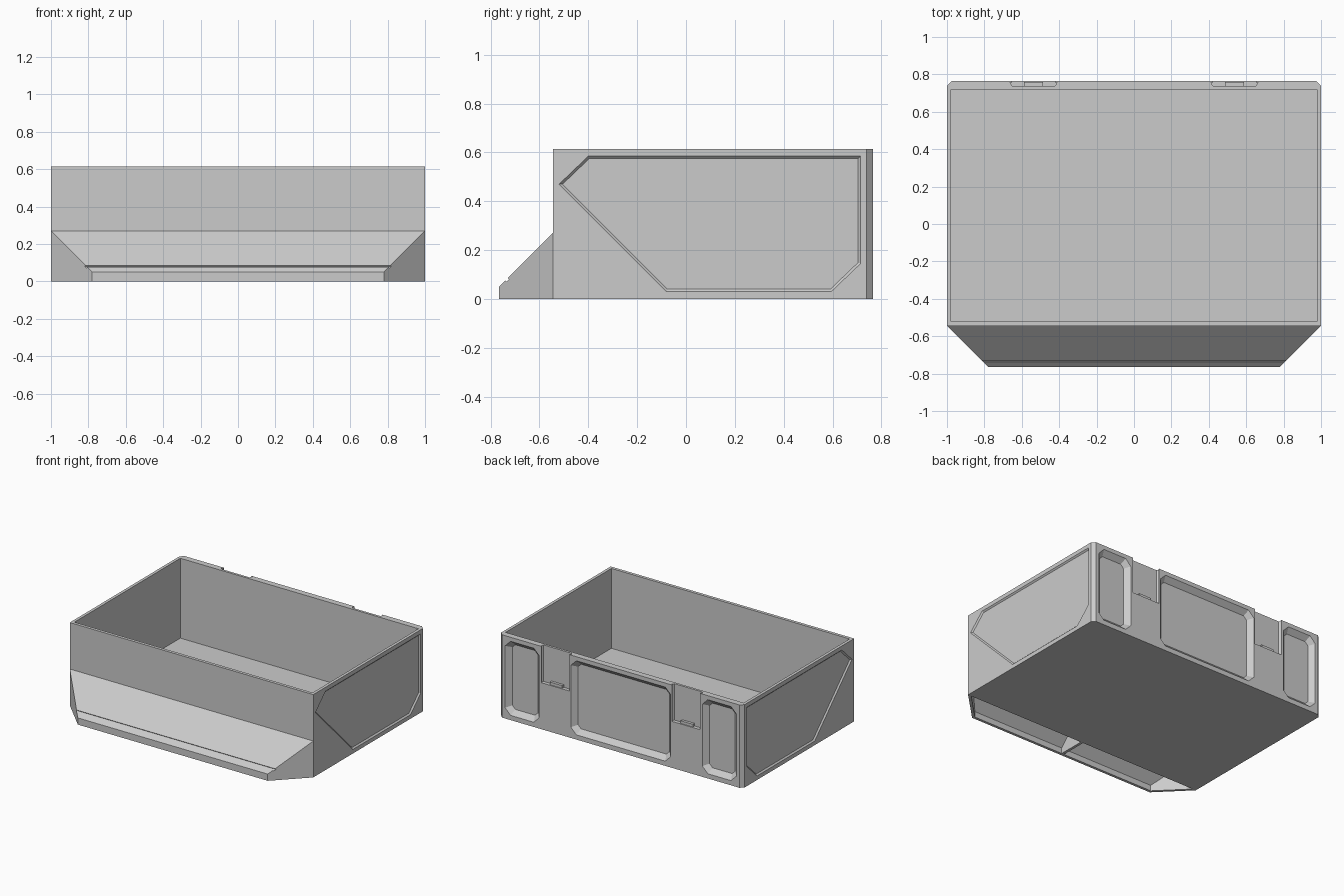
import bpy, bmesh
from mathutils import Vector

if "Cube" in bpy.data.objects:
    bpy.data.objects.remove(bpy.data.objects["Cube"])


def loft(name, rings):
    """Solid skinned through matching polygon rings, capped at both ends."""
    bm = bmesh.new()
    vs = [[bm.verts.new(p) for p in r] for r in rings]
    n = len(rings[0])
    for a, b in zip(vs, vs[1:]):
        for i in range(n):
            j = (i + 1) % n
            bm.faces.new((a[i], a[j], b[j], b[i]))
    bm.faces.new(vs[0])
    bm.faces.new(vs[-1])
    bmesh.ops.recalc_face_normals(bm, faces=bm.faces)
    me = bpy.data.meshes.new(name)
    bm.to_mesh(me)
    bm.free()
    ob = bpy.data.objects.new(name, me)
    bpy.context.collection.objects.link(ob)
    return ob


def box(name, x0, x1, y0, y1, z0, z1):
    return loft(name, [[(x0, y0, z), (x1, y0, z), (x1, y1, z), (x0, y1, z)] for z in (z0, z1)])


def inset(poly, d):
    """Move every edge of a counter-clockwise convex polygon inward by d."""
    out = []
    for i, p in enumerate(poly):
        p = Vector(p)
        a = (p - Vector(poly[i - 1])).normalized()
        b = (Vector(poly[(i + 1) % len(poly)]) - p).normalized()
        na, nb = Vector((-a.y, a.x)), Vector((-b.y, b.x))
        out.append(tuple(p + (na + nb) * (d / (1 + na.dot(nb)))))
    return out


def cut(ob, cutters):
    """Subtract the cutters, then remove them."""
    bpy.context.view_layer.objects.active = ob
    for c in cutters:
        c.hide_render = True
        m = ob.modifiers.new("cut", "BOOLEAN")
        m.operation, m.solver, m.object = "DIFFERENCE", "EXACT", c
        bpy.ops.object.modifier_apply(modifier=m.name)
        bpy.data.objects.remove(c)


def chamfered(x0, x1, z0, z1, c):
    return [(x0 + c, z0), (x1 - c, z0), (x1, z0 + c), (x1, z1 - c),
            (x1 - c, z1), (x0 + c, z1), (x0, z1 - c), (x0, z0 + c)]


FRONT, BACK, TOP = -0.545, 0.765, 0.615

# Bin body with chamfered rear corners
plan = [(-1, FRONT), (1, FRONT), (1, 0.74), (0.975, BACK), (-0.975, BACK), (-1, 0.74)]
body = loft("bin_body", [[(x, y, z) for x, y in plan] for z in (0, TOP)])
cutters = [box("cavity", -0.978, 0.978, -0.522, 0.72, 0.022, 0.7)]

# Sloped-wall pockets in the back
for x0, x1 in ((-0.95, -0.67), (-0.41, 0.41), (0.67, 0.95)):
    outline = chamfered(x0, x1, 0.035, 0.585, 0.045)
    cutters.append(loft("back_pocket", [[(x, y, z) for x, z in inset(outline, d)]
                                        for y, d in ((BACK + 0.005, -0.005), (BACK - 0.035, 0.035))]))

# Hinge slots, wider inside than at the mouth
for cx in (-0.537, 0.537):
    cutters.append(loft("hinge_slot", [
        [(cx - 0.115, 0.8, z), (cx - 0.115, 0.757, z), (cx - 0.126, 0.757, z), (cx - 0.115, 0.738, z),
         (cx + 0.115, 0.738, z), (cx + 0.126, 0.757, z), (cx + 0.115, 0.757, z), (cx + 0.115, 0.8, z)]
        for z in (0.345, 0.7)]))

# Shallow side panels
panel = [(-0.52, 0.47), (-0.08, 0.03), (0.595, 0.03), (0.715, 0.145), (0.715, 0.585), (-0.40, 0.585)]
for s in (-1, 1):
    cutters.append(loft("side_panel", [[(s * x, y, z) for y, z in inset(panel, d)]
                                       for x, d in ((1.005, -0.005), (0.99, 0.01))]))
cut(body, cutters)

# Hinge catches at the foot of each slot
for cx in (-0.537, 0.537):
    box("hinge_catch", cx - 0.05, cx + 0.05, 0.736, 0.758, 0.344, 0.365)


# Hollow front lip, tapering forward
def lip_ring(y, x, z0, z1):
    return [(-x, y, z0), (x, y, z0), (x, y, z1), (-x, y, z1)]


lip = loft("front_lip", [lip_ring(FRONT, 1, 0, 0.27), lip_ring(-0.765, 0.78, 0, 0.05)])
hollow = loft("lip_hollow", [lip_ring(-0.53, 0.987, -0.05, 0.257), lip_ring(-0.745, 0.772, -0.05, 0.042)])
groove = loft("lip_groove", [[(x, -0.743, 0.080), (x, -0.735, 0.070), (x, -0.725, 0.080), (x, -0.735, 0.092)]
                             for x in (-1.1, 1.1)])
cut(lip, [hollow, groove])

# Centre rib under the lip
loft("lip_rib", [[(x, FRONT, 0), (x, FRONT, 0.245), (x, -0.747, 0.043), (x, -0.747, 0)] for x in (-0.01, 0.01)])
